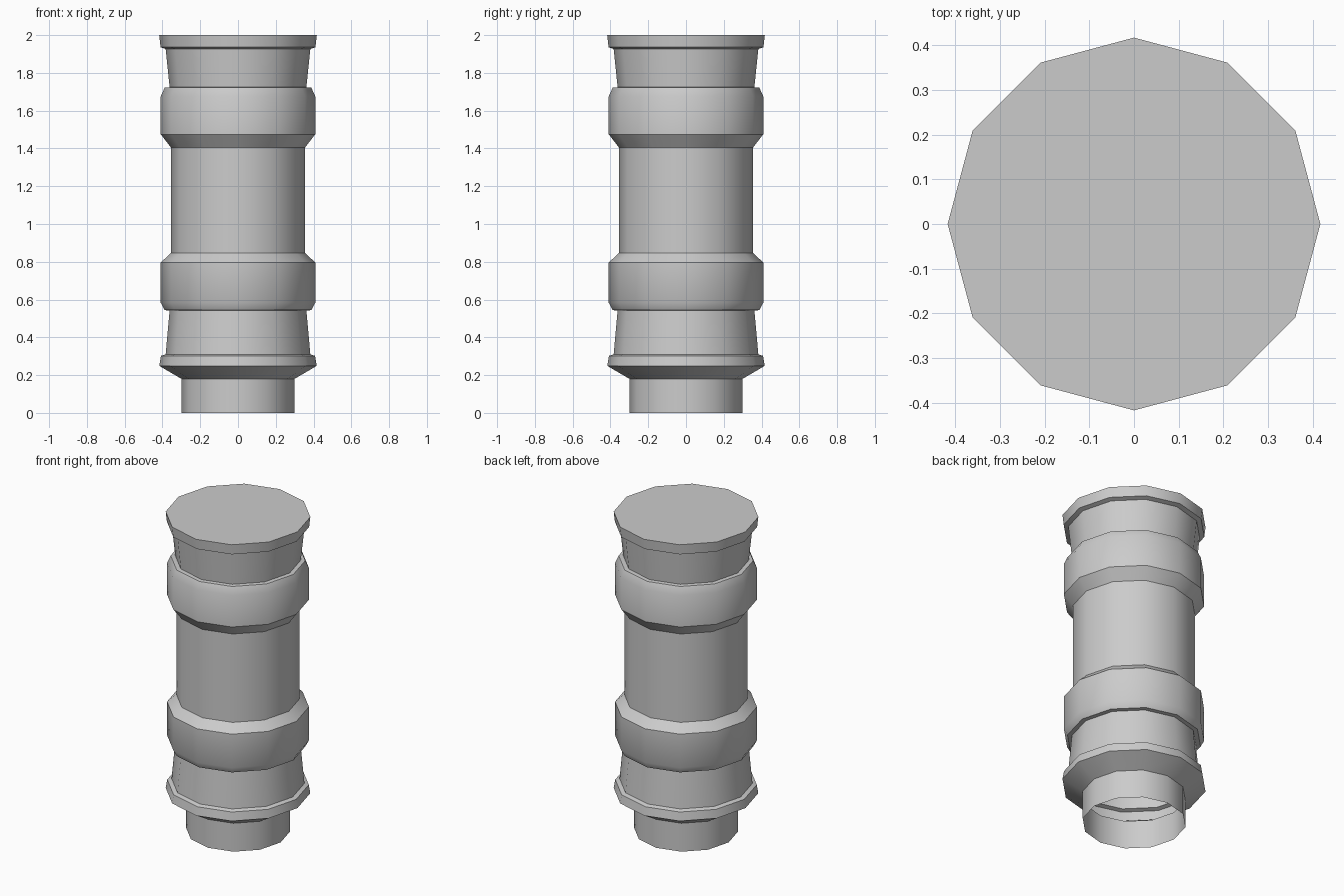
import bpy
import math

SIDES = 12

if "Cube" in bpy.data.objects:
    bpy.data.objects.remove(bpy.data.objects["Cube"], do_unlink=True)

grey = bpy.data.materials.new("plain_grey")
grey.use_nodes = True
color = (0.6, 0.6, 0.6, 1.0)
grey.diffuse_color = color
grey.node_tree.nodes["Principled BSDF"].inputs["Base Color"].default_value = color


def lathe(name, profile, cap_top=False):
    """Turn a bottom-to-top (radius, height) profile around z."""
    verts, faces = [], []
    for radius, z in profile:
        for i in range(SIDES):
            a = math.tau * i / SIDES
            verts.append((radius * math.cos(a), radius * math.sin(a), z))
    for row in range(len(profile) - 1):
        low, high = row * SIDES, (row + 1) * SIDES
        for i in range(SIDES):
            j = (i + 1) % SIDES
            faces.append((low + i, low + j, high + j, high + i))
    if cap_top:
        faces.append(tuple(range(len(verts) - SIDES, len(verts))))
    mesh = bpy.data.meshes.new(name)
    mesh.from_pydata(verts, [], faces)
    mesh.materials.append(grey)
    obj = bpy.data.objects.new(name, mesh)
    bpy.context.collection.objects.link(obj)
    bpy.ops.object.select_all(action="DESELECT")
    obj.select_set(True)
    bpy.context.view_layer.objects.active = obj
    bpy.ops.object.shade_smooth_by_angle(angle=math.radians(32))
    return obj


# Open tube at the bottom
lathe("neck", [(0.299, 0), (0.299, 0.18)])

# Flared collar above the neck
lathe("lower_collar", [(0.299, 0.18), (0.417, 0.249), (0.408, 0.302), (0.383, 0.31)])
lathe("lower_taper", [(0.383, 0.31), (0.362, 0.542)])

# Main shaft between two raised bands
lathe("lower_band", [(0.362, 0.542), (0.388, 0.544), (0.409, 0.583),
                     (0.409, 0.796), (0.356, 0.846)])
lathe("shaft", [(0.356, 0.846), (0.356, 1.406)])
lathe("upper_band", [(0.356, 1.406), (0.409, 1.475), (0.409, 1.676),
                     (0.388, 1.722), (0.362, 1.724)])

# Flaring top with a closed lip
lathe("upper_taper", [(0.362, 1.724), (0.383, 1.927)])
lathe("top_lip", [(0.383, 1.927), (0.41, 1.936), (0.417, 2.0)], cap_top=True)
